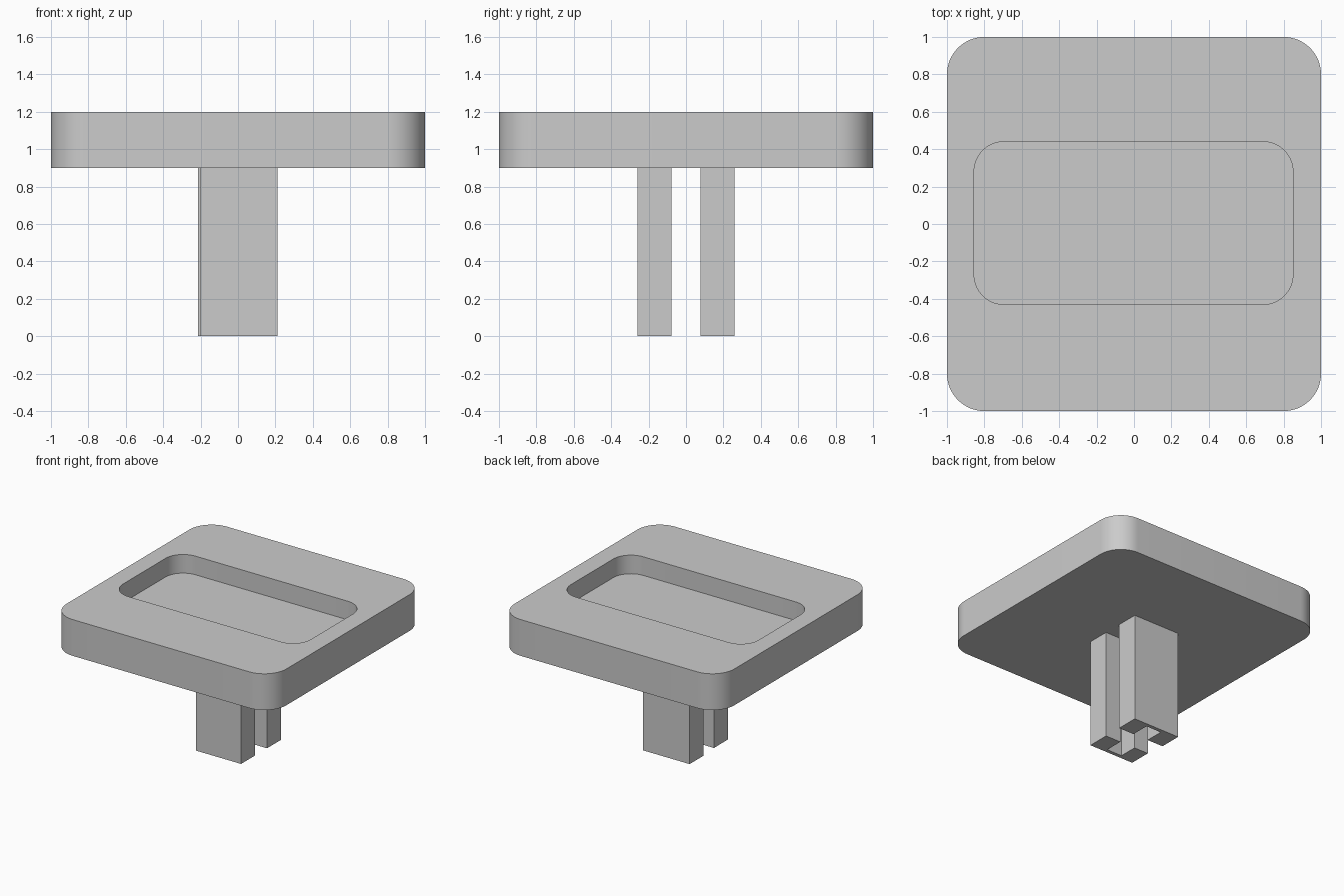
import bpy, bmesh, math

default_cube = bpy.data.objects.get("Cube")
if default_cube:
    bpy.data.objects.remove(default_cube, do_unlink=True)

grey = bpy.data.materials.new("light grey plastic")
grey.use_nodes = True
grey.diffuse_color = (0.6, 0.6, 0.6, 1)
grey.node_tree.nodes["Principled BSDF"].inputs["Base Color"].default_value = (0.6, 0.6, 0.6, 1)


def rounded_rectangle(x0, x1, y0, y1, radius, steps=16):
    """Counter-clockwise outline with four arc corners."""
    corners = [(x1 - radius, y1 - radius), (x0 + radius, y1 - radius),
               (x0 + radius, y0 + radius), (x1 - radius, y0 + radius)]
    points = []
    for quarter, (cx, cy) in enumerate(corners):
        for step in range(steps + 1):
            angle = (quarter + step / steps) * math.pi / 2
            points.append((cx + radius * math.cos(angle), cy + radius * math.sin(angle)))
    return points


def loft(name, sections):
    """Join matching (outline, height) sections with quads and cap both ends."""
    bm = bmesh.new()
    rings = [[bm.verts.new((x, y, z)) for x, y in outline] for outline, z in sections]
    for low, high in zip(rings, rings[1:]):
        for i in range(len(low)):
            j = (i + 1) % len(low)
            bm.faces.new((low[i], low[j], high[j], high[i]))
    bm.faces.new(rings[0][::-1])
    bm.faces.new(rings[-1])
    bmesh.ops.recalc_face_normals(bm, faces=bm.faces[:])
    mesh = bpy.data.meshes.new(name)
    bm.to_mesh(mesh)
    bm.free()
    mesh.materials.append(grey)
    obj = bpy.data.objects.new(name, mesh)
    bpy.context.collection.objects.link(obj)
    return obj


# Plate: outer wall, flat rim, recess wall and recess floor in one skin
BOTTOM, TOP, FLOOR = 0.9, 1.198, 1.045
outer = rounded_rectangle(-1, 1, -1, 1, 0.2)
inner = rounded_rectangle(-0.855, 0.85, -0.43, 0.44, 0.16)
plate = loft("plate", [(outer, BOTTOM), (outer, TOP), (inner, TOP), (inner, FLOOR)])
bpy.ops.object.select_all(action='DESELECT')
plate.select_set(True)
bpy.context.view_layer.objects.active = plate
bpy.ops.object.shade_smooth_by_angle(angle=math.radians(30))


# Two prongs with U-shaped sections whose slots face each other
def prong(name, side, left_x):
    right_x, slot = 0.21, 0.07
    outside, inside, slot_end = 0.26 * side, 0.077 * side, 0.23 * side
    outline = [(left_x, outside), (right_x, outside), (right_x, inside), (slot, inside),
               (slot, slot_end), (-slot, slot_end), (-slot, inside), (left_x, inside)]
    loft(name, [(outline, 0), (outline, BOTTOM)])


prong("front_prong", -1, -0.2)
prong("back_prong", 1, -0.215)
